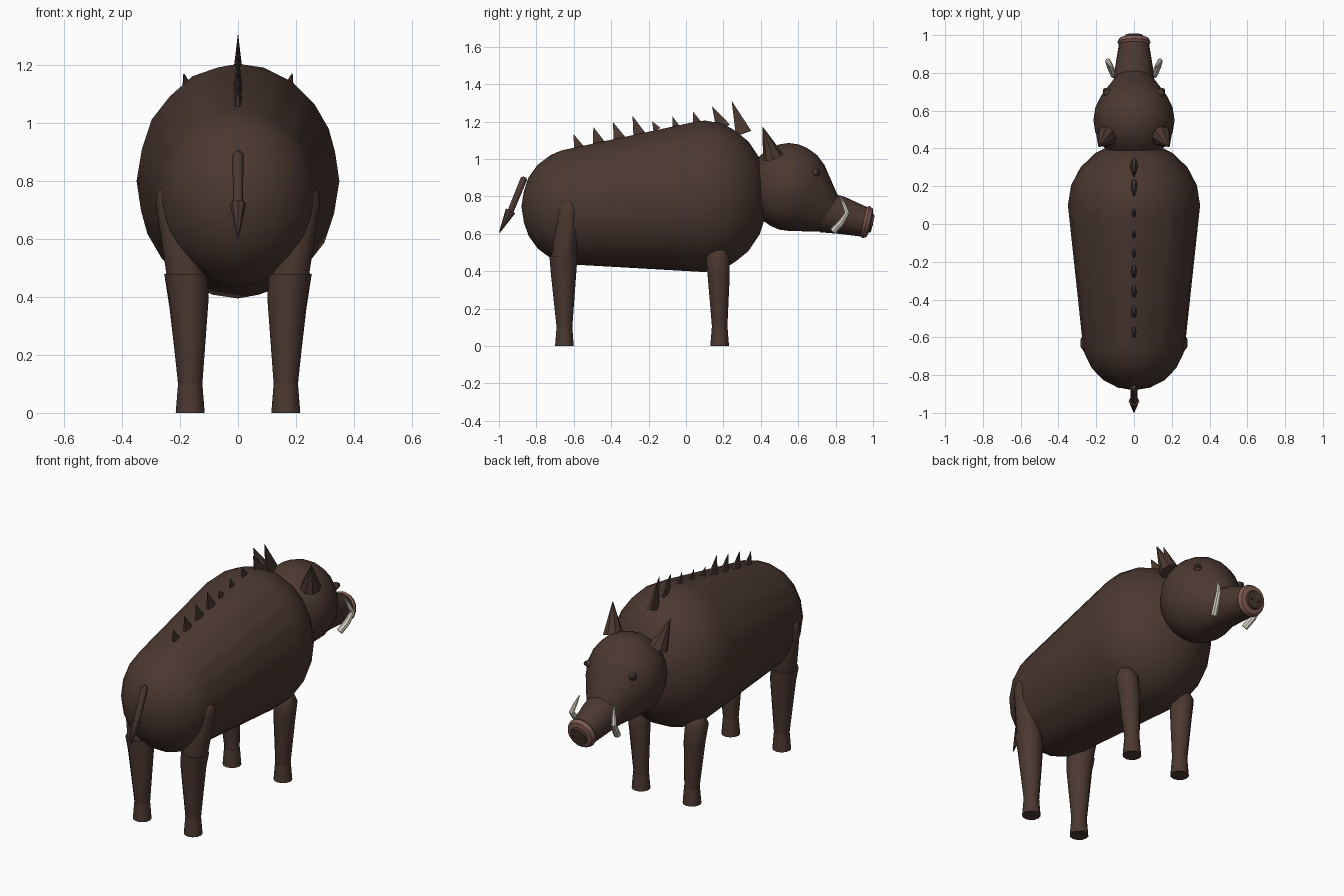
import bpy, bmesh, math
from mathutils import Vector, Matrix

cube = bpy.data.objects.get("Cube")
if cube:
    bpy.data.objects.remove(cube)


def material(name, rgb):
    m = bpy.data.materials.new(name)
    m.use_nodes = True
    m.diffuse_color = (*rgb, 1)
    bsdf = next(n for n in m.node_tree.nodes if n.type == 'BSDF_PRINCIPLED')
    bsdf.inputs["Base Color"].default_value = (*rgb, 1)
    return m


hide = material("brown_hide", (.07, .04, .03))
horn = material("ivory", (.72, .68, .58))
pink = material("dusty_pink", (.2, .1, .08))
dark = material("dark_brown", (.03, .018, .014))


def finish(name, bm, mat, angle=40):
    bmesh.ops.recalc_face_normals(bm, faces=bm.faces)
    mesh = bpy.data.meshes.new(name)
    bm.to_mesh(mesh)
    bm.free()
    mesh.materials.append(mat)
    ob = bpy.data.objects.new(name, mesh)
    bpy.context.collection.objects.link(ob)
    bpy.ops.object.select_all(action='DESELECT')
    ob.select_set(True)
    bpy.context.view_layer.objects.active = ob
    bpy.ops.object.shade_smooth_by_angle(angle=math.radians(angle))
    return ob


def blob(name, balls, mat, level=3):
    """Convex skin around a few ellipsoids given as (centre, radii)."""
    bm = bmesh.new()
    for centre, radii in balls:
        bmesh.ops.create_icosphere(
            bm, subdivisions=level, radius=1,
            matrix=Matrix.Translation(centre) @ Matrix.Diagonal((*radii, 1)))
    if len(balls) > 1:
        bmesh.ops.delete(bm, geom=bm.faces[:], context='FACES_ONLY')
        bmesh.ops.delete(bm, geom=bm.edges[:], context='EDGES_FACES') if not bm.verts else None
        out = bmesh.ops.convex_hull(bm, input=bm.verts[:])
        inner = {g for g in out["geom_interior"] if isinstance(g, bmesh.types.BMVert)}
        bmesh.ops.delete(bm, geom=list(inner), context='VERTS')
        loose = [e for e in bm.edges if not e.link_faces]
        bmesh.ops.delete(bm, geom=loose, context='EDGES')
    return finish(name, bm, mat)


def tube(name, rings, mat, sides=12, squash=1, axis=None):
    """Round limb through (point, radius) rings; squash narrows it in x."""
    bm = bmesh.new()
    pts = [Vector(p) for p, r in rings]
    loops = []
    for i, (p, r) in enumerate(rings):
        along = pts[min(i + 1, len(pts) - 1)] - pts[max(i - 1, 0)]
        w = Vector(axis or along).normalized()
        u = Vector((1, 0, 0))
        u = (u - w * u.dot(w)).normalized()
        v = w.cross(u)
        angles = [2 * math.pi * k / sides for k in range(sides)]
        loops.append([bm.verts.new(pts[i] + r * (u * math.cos(a) * squash + v * math.sin(a)))
                      for a in angles])
    for a, b in zip(loops, loops[1:]):
        for k in range(sides):
            n = (k + 1) % sides
            bm.faces.new((a[k], a[n], b[n], b[k]))
    bm.faces.new(loops[0])
    bm.faces.new(loops[-1])
    return finish(name, bm, mat)


# Trunk: deep shoulders running back to a smaller rump
blob("body", [((0, .1, .8), (.35, .34, .405)), ((0, -.6, .745), (.275, .28, .31))], hide)

# Head tapering into the snout
blob("head", [((0, .55, .85), (.215, .22, .235)), ((0, .75, .715), (.1, .09, .105))], hide)
tube("snout", [((0, .74, .715), .11), ((0, .83, .698), .1), ((0, .965, .66), .078)],
     hide, 16, axis=(0, .97, -.22))
tube("snout_rim", [((0, .945, .666), .078), ((0, .962, .662), .088),
                   ((0, .982, .658), .078), ((0, .988, .657), .055)],
     pink, 16, axis=(0, .97, -.22))
tube("nose_pad", [((0, .975, .659), .057), ((0, .999, .654), .048)], hide, 14, axis=(0, .97, -.22))

for side, s in (("left", 1), ("right", -1)):
    blob(side + "_nostril", [((s * .022, .997, .656), (.011, .004, .014))], dark, 2)
    blob(side + "_eye", [((s * .142, .695, .928), (.022, .022, .022))], hide, 2)
    blob(side + "_pupil", [((s * .152, .707, .932), (.013, .013, .013))], dark, 2)
    tube(side + "_ear", [((s * .145, .465, 1.01), .056), ((s * .187, .41, 1.17), .002)], hide, 8)
    # Tusk bends outward at the middle and narrows upward
    tube(side + "_tusk", [((s * .105, .787, .615), .019), ((s * .125, .83, .66), .018),
                          ((s * .137, .862, .71), .015), ((s * .125, .845, .755), .011),
                          ((s * .112, .825, .8), .003)], horn, 8)

    # Legs and hooves
    tube(side + "_front_leg", [((s * .165, .18, .1), .041), ((s * .178, .175, .36), .058),
                               ((s * .19, .17, .47), .063), ((s * .195, .17, .51), .042),
                               ((s * .196, .17, .525), .012)], hide, 12, axis=(0, 0, 1))
    tube(side + "_hind_leg", [((s * .165, -.65, .1), .042), ((s * .17, -.655, .4), .069),
                              ((s * .18, -.655, .48), .075)], hide, 12, axis=(0, 0, 1))
    blob(side + "_thigh", [((s * .172, -.655, .43), (.07, .07, .07)),
                           ((s * .225, -.63, .73), (.062, .062, .07))], hide, 2)
    for leg, y in (("front", .18), ("hind", -.65)):
        tube(f"{side}_{leg}_hoof", [((s * .165, y, 0), .05), ((s * .165, y, .1), .042)], hide, 12)

# Bristles along the spine: base y, base z, tip y, tip z, radius
bristles = [(-.57, 1.05, -.6, 1.13, .036), (-.465, 1.08, -.495, 1.17, .038),
            (-.355, 1.105, -.39, 1.195, .038), (-.25, 1.13, -.285, 1.228, .038),
            (-.155, 1.155, -.18, 1.2, .025), (-.055, 1.175, -.072, 1.226, .022),
            (.06, 1.19, .037, 1.252, .027), (.2, 1.165, .14, 1.28, .046),
            (.308, 1.135, .245, 1.308, .05)]
for i, (y, z, ty, tz, r) in enumerate(bristles):
    tube(f"bristle_{i + 1}", [((0, y, z), r), ((0, ty, tz), .001)], hide, 6, squash=.42)

# Tail with a tapered tuft
tube("tail", [((0, -.862, .903), .01), ((0, -.867, .893), .019), ((0, -.942, .71), .017)], hide, 10,
     axis=(0, -.38, -.92))
tube("tail_tuft", [((0, -.938, .722), .028), ((0, -.997, .607), .003)], hide, 8)
